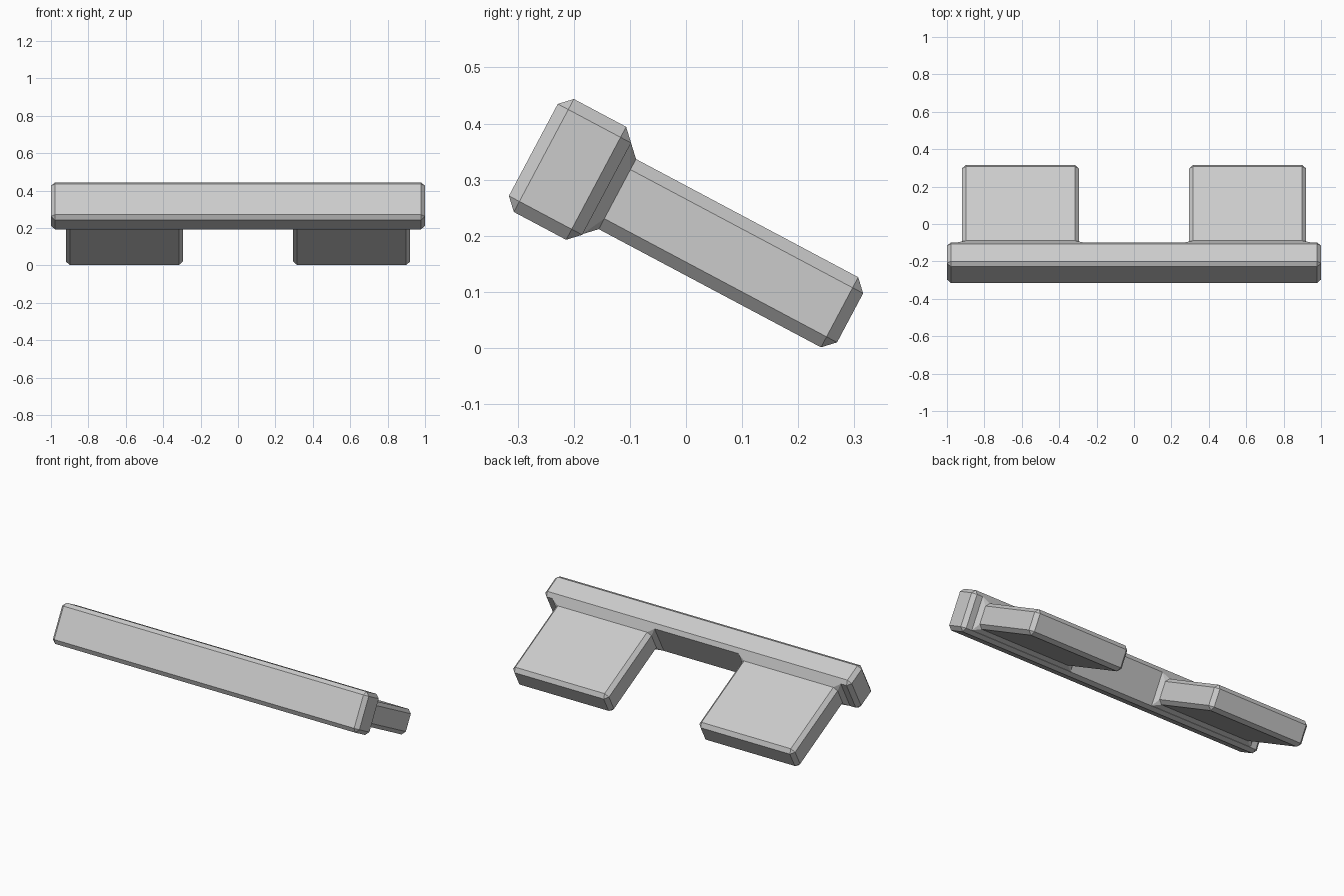
import bpy, bmesh, math
from mathutils import Vector, Matrix

if "Cube" in bpy.data.objects:
    bpy.data.objects.remove(bpy.data.objects["Cube"], do_unlink=True)

# Upright dimensions, before the piece is tipped
BAR_FRONT, BAR_BACK, TAB_END = -0.406, -0.258, 0.233
BAR_LOW, BAR_HIGH = 0.07, 0.298
TAB_LOW, TAB_HIGH = 0.114, 0.2555
TAB_IN, TAB_OUT = 0.295, 0.92
TILT = math.radians(-28)

grey = bpy.data.materials.new("plain grey")
grey.use_nodes = True
colour = (0.6, 0.6, 0.6, 1)
grey.diffuse_color = colour
grey.node_tree.nodes["Principled BSDF"].inputs["Base Color"].default_value = colour

# Long crossbar
bm = bmesh.new()
bmesh.ops.create_cube(bm, size=1)
bmesh.ops.scale(bm, vec=(2, BAR_BACK - BAR_FRONT, BAR_HIGH - BAR_LOW), verts=bm.verts)
bmesh.ops.translate(bm, vec=(0, (BAR_BACK + BAR_FRONT) / 2, (BAR_HIGH + BAR_LOW) / 2), verts=bm.verts)


def cut(axis, value):
    normal = Vector((0, 0, 0))
    normal[axis] = 1
    bmesh.ops.bisect_plane(bm, geom=bm.verts[:] + bm.edges[:] + bm.faces[:],
                           plane_co=normal * value, plane_no=normal)


for x in (-TAB_OUT, -TAB_IN, TAB_IN, TAB_OUT):
    cut(0, x)
for z in (TAB_LOW, TAB_HIGH):
    cut(2, z)


# Two flat tabs pulled out of the back of the bar
def is_tab(face):
    c = face.calc_center_median()
    return (face.normal.y > 0.9 and TAB_IN < abs(c.x) < TAB_OUT
            and TAB_LOW < c.z < TAB_HIGH)


bm.normal_update()
roots = [f for f in bm.faces if is_tab(f)]
out = bmesh.ops.extrude_face_region(bm, geom=roots)
tips = [v for v in out["geom"] if isinstance(v, bmesh.types.BMVert)]
bmesh.ops.translate(bm, vec=(0, TAB_END - BAR_BACK, 0), verts=tips)
bmesh.ops.delete(bm, geom=[f for f in roots if f.is_valid], context="FACES")
bmesh.ops.recalc_face_normals(bm, faces=bm.faces)

# Tip the whole piece so the tabs slope down to the ground
bmesh.ops.rotate(bm, cent=(0, 0, 0), matrix=Matrix.Rotation(TILT, 3, "X"), verts=bm.verts)
mesh = bpy.data.meshes.new("crossbar_with_tabs")
bm.to_mesh(mesh)
bm.free()
mesh.materials.append(grey)
piece = bpy.data.objects.new("crossbar_with_tabs", mesh)
bpy.context.collection.objects.link(piece)

# Chamfer on every outer edge and inner joint
bevel = piece.modifiers.new("chamfer", "BEVEL")
bevel.width = 0.0225
bevel.segments = 1
bevel.limit_method = "ANGLE"
bevel.angle_limit = math.radians(30)
bevel.use_clamp_overlap = True
